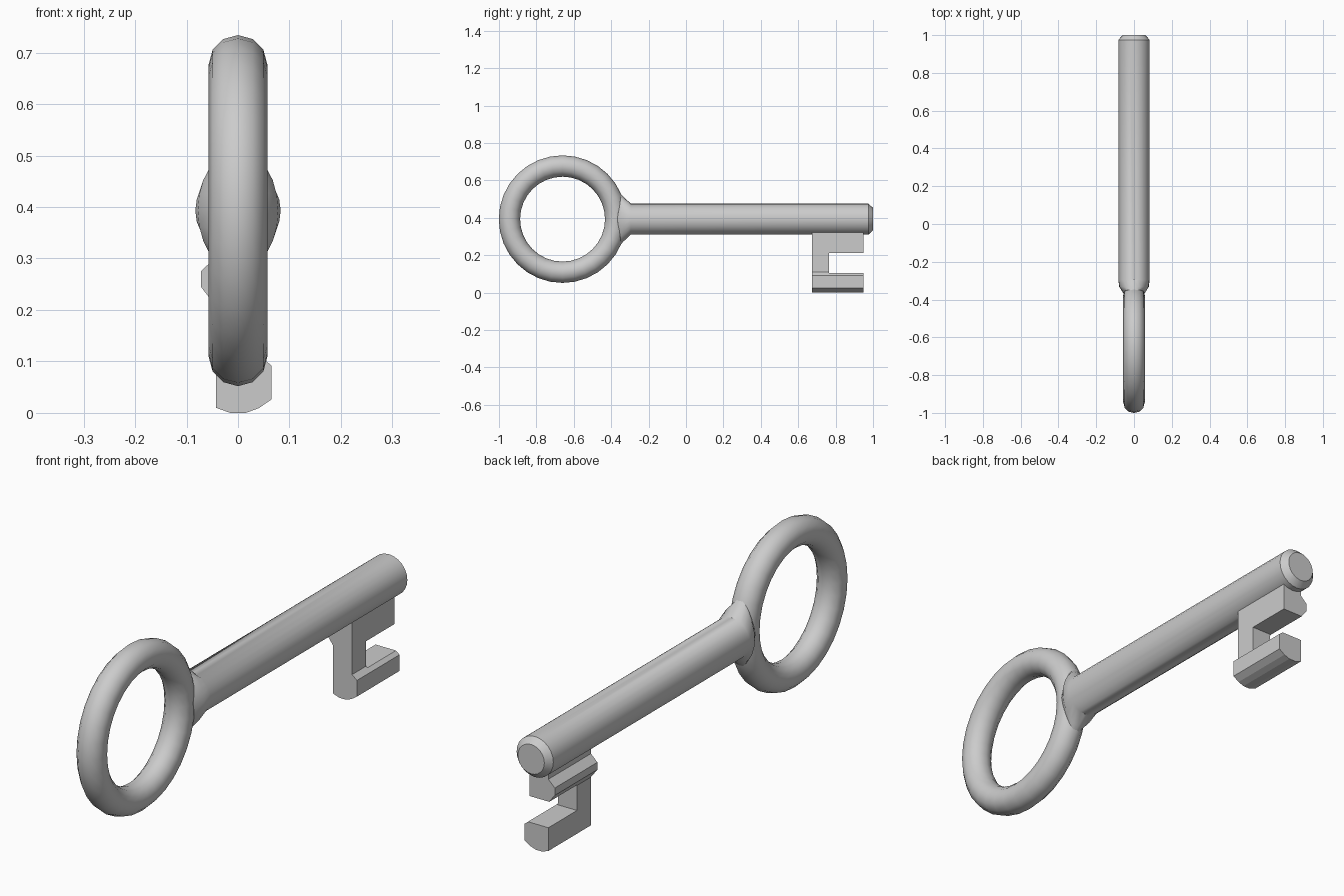
import bpy, bmesh, math

if "Cube" in bpy.data.objects:
    bpy.data.objects.remove(bpy.data.objects["Cube"])

AXIS_Z = 0.393      # height of the shaft axis and bow centre
BOW_Y = -0.66       # centre of the bow
MAJOR, MINOR = 0.284, 0.057
SIDES = 24


def make_object(name, bm, smooth=None):
    bmesh.ops.recalc_face_normals(bm, faces=bm.faces)
    mesh = bpy.data.meshes.new(name)
    bm.to_mesh(mesh)
    bm.free()
    ob = bpy.data.objects.new(name, mesh)
    bpy.context.collection.objects.link(ob)
    select(ob)
    if smooth:
        bpy.ops.object.shade_smooth_by_angle(angle=math.radians(smooth))
    return ob


def select(ob):
    bpy.ops.object.select_all(action='DESELECT')
    ob.select_set(True)
    bpy.context.view_layer.objects.active = ob


def prism(name, profile, y0, y1):
    """Extrude an x-z profile along y."""
    bm = bmesh.new()
    face = bm.faces.new([bm.verts.new((x, y0, z)) for x, z in profile])
    geom = bmesh.ops.extrude_face_region(bm, geom=[face])['geom']
    moved = [g for g in geom if isinstance(g, bmesh.types.BMVert)]
    bmesh.ops.translate(bm, verts=moved, vec=(0, y1 - y0, 0))
    return make_object(name, bm)


def section(y, rx, rz):
    angles = [2 * math.pi * i / SIDES for i in range(SIDES)]
    return [(rx * math.cos(a), y, rz * math.sin(a)) for a in angles]


def bow_surface_y(x, z):
    """Outer surface of the bow at an offset from the key axis."""
    r = MAJOR + math.sqrt(max(0, MINOR ** 2 - x * x))
    return BOW_Y + math.sqrt(r * r - z * z)


# Bow: upright ring in the y-z plane
bpy.ops.mesh.primitive_torus_add(
    major_segments=32, minor_segments=12, major_radius=MAJOR, minor_radius=MINOR,
    location=(0, BOW_Y, AXIS_Z), rotation=(0, math.pi / 2, 0))
bow = bpy.context.object
bow.name = "bow"
bpy.ops.object.shade_smooth_by_angle(angle=math.radians(40))

# Shaft: lofted from the bow surface through a flared neck to a chamfered tip
root = [(x, bow_surface_y(x, z) - 0.002, z) for x, _, z in section(0, 0.056, 0.135)]
rings = [root,
         section(-0.333, 0.078, 0.118),
         section(-0.295, 0.083, 0.083),
         section(0.975, 0.083, 0.083),
         section(1.0, 0.06, 0.06)]
bm = bmesh.new()
loops = [[bm.verts.new((x, y, z + AXIS_Z)) for x, y, z in ring] for ring in rings]
for a, b in zip(loops, loops[1:]):
    for i in range(SIDES):
        j = (i + 1) % SIDES
        bm.faces.new((a[i], a[j], b[j], b[i]))
bm.faces.new(loops[-1])
inner = bm.verts.new((0, BOW_Y + MAJOR, AXIS_Z))
for i in range(SIDES):
    bm.faces.new((loops[0][i], loops[0][(i + 1) % SIDES], inner))
make_object("shaft", bm, 38)

# Bit: warded profile below the shaft with a notch cut from the tip side
bit = prism("bit", [
    (-0.043, 0.345), (-0.043, 0.303), (-0.072, 0.275), (-0.072, 0.245),
    (-0.043, 0.207), (-0.043, 0.01), (-0.015, 0), (0.015, 0), (0.04, 0.009),
    (0.065, 0.026), (0.065, 0.092), (0.043, 0.11), (0.043, 0.345)], 0.675, 0.95)
notch = prism("notch_cutter", [
    (-0.2, 0.105), (0.2, 0.105), (0.2, 0.212), (-0.2, 0.212)], 0.765, 1.1)
notch.hide_render = True
mod = bit.modifiers.new("notch", 'BOOLEAN')
mod.operation = 'DIFFERENCE'
mod.solver = 'EXACT'
mod.object = notch
select(bit)
bpy.ops.object.modifier_apply(modifier=mod.name)
bpy.data.objects.remove(notch)
